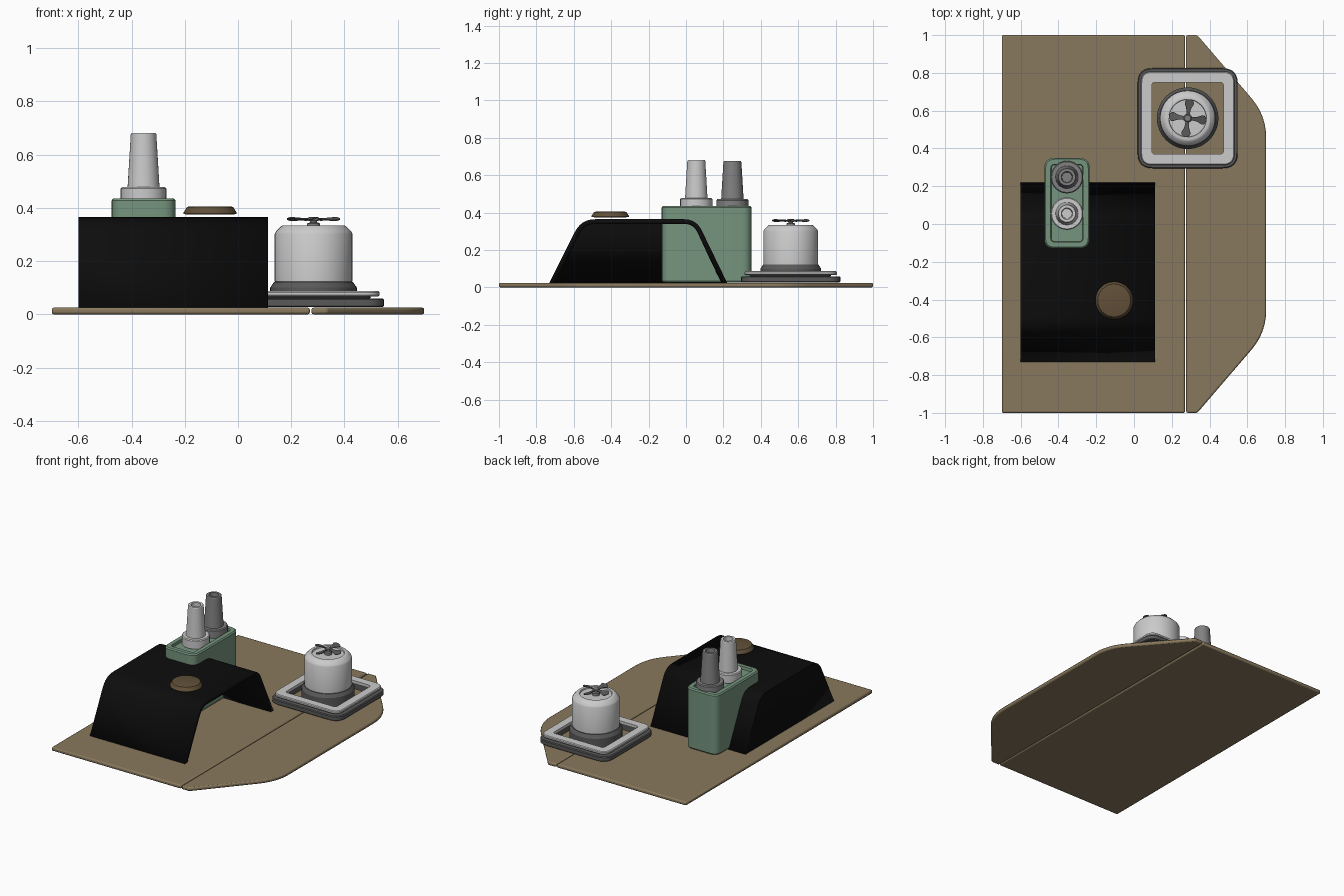
import bpy, bmesh
from math import cos, sin, pi, radians
from mathutils import Vector, Matrix

if "Cube" in bpy.data.objects:
    bpy.data.objects.remove(bpy.data.objects["Cube"])


def material(name, rgb):
    m = bpy.data.materials.new(name)
    m.diffuse_color = (*rgb, 1)
    m.use_nodes = True
    m.node_tree.nodes["Principled BSDF"].inputs["Base Color"].default_value = m.diffuse_color
    return m


TAN = material("tan", (0.25, 0.19, 0.11))
BROWN = material("brown", (0.12, 0.08, 0.04))
BLACK = material("black", (0.004, 0.004, 0.004))
GREEN = material("green", (0.18, 0.30, 0.21))
DARK = material("dark_grey", (0.10, 0.10, 0.10))
MID = material("mid_grey", (0.22, 0.22, 0.22))


def fillet(points, dists, n=6):
    """Round each corner of a closed 2D outline, cutting it back by its distance."""
    out = []
    for i, p in enumerate(points):
        p, a, b = Vector(p), Vector(points[i - 1]), Vector(points[(i + 1) % len(points)])
        d = dists[i]
        if d == 0:
            out.append(p)
            continue
        s, e = p + (a - p).normalized() * d, p + (b - p).normalized() * d
        for k in range(n + 1):
            t = k / n
            out.append(s * (1 - t) ** 2 + p * 2 * t * (1 - t) + e * t * t)
    return out


def rect(cx, cy, hx, hy, r):
    return fillet([(cx - hx, cy - hy), (cx + hx, cy - hy), (cx + hx, cy + hy), (cx - hx, cy + hy)], [r] * 4)


def at_z(outline, z):
    return [(p[0], p[1], z) for p in outline]


def loft(name, loops, mat=None, ring=False, caps=(True, True), closed=True, matrix=None):
    """Skin a list of equal-length point loops; ring joins the last loop to the first."""
    bm = bmesh.new()
    rows = [[bm.verts.new(p) for p in loop] for loop in loops]
    n = len(rows[0])
    pairs = list(zip(rows, rows[1:])) + ([(rows[-1], rows[0])] if ring else [])
    for a, b in pairs:
        for i in range(n if closed else n - 1):
            j = (i + 1) % n
            bm.faces.new((a[i], a[j], b[j], b[i]))
    if not ring:
        if caps[0]:
            bm.faces.new(rows[0])
        if caps[1]:
            bm.faces.new(rows[-1])
    bmesh.ops.recalc_face_normals(bm, faces=bm.faces)
    if matrix:
        bm.transform(matrix)
    me = bpy.data.meshes.new(name)
    bm.to_mesh(me)
    bm.free()
    ob = bpy.data.objects.new(name, me)
    bpy.context.collection.objects.link(ob)
    if mat:
        me.materials.append(mat)
    bpy.ops.object.select_all(action='DESELECT')
    ob.select_set(True)
    bpy.context.view_layer.objects.active = ob
    bpy.ops.object.shade_smooth_by_angle(angle=radians(30))
    return ob


def lathe(name, cx, cy, profile, mat=None, n=40):
    return loft(name, [[(cx + r * cos(2 * pi * i / n), cy + r * sin(2 * pi * i / n), z)
                        for i in range(n)] for r, z in profile], mat)


def bevel(ob, width):
    m = ob.modifiers.new("bevel", 'BEVEL')
    m.width, m.segments, m.limit_method = width, 2, 'ANGLE'
    m.angle_limit = radians(40)
    return ob


# Two floor panels with a narrow seam between them
left = [(-0.7, -1), (0.27, -1), (0.27, 1), (-0.7, 1)]
right = fillet([(0.276, -1), (0.335, -1), (0.7, -0.575), (0.7, 0.575), (0.335, 1), (0.276, 1)],
               [0, 0.01, 0.12, 0.12, 0.01, 0])
for name, outline in (("left_floor_panel", left), ("right_floor_panel", right)):
    bevel(loft(name, [at_z(outline, 0), at_z(outline, 0.025)], TAN), 0.008)

# Black cover: thin bridge-shaped shell, open on the right end
section = fillet([(-0.73, 0.025), (-0.56, 0.365), (0.055, 0.365), (0.22, 0.025)], [0, 0.075, 0.065, 0])
cover = loft("cover", [[(x, p[0], p[1]) for p in section] for x in (0.112, -0.6)], BLACK,
             caps=(False, True), closed=False)
shell = cover.modifiers.new("thickness", 'SOLIDIFY')
shell.thickness, shell.offset, shell.use_even_offset = 0.025, -1, True

# Brown knob on the cover
lathe("knob", -0.105, -0.405, [(0.08, 0.375), (0.1, 0.377), (0.1, 0.382), (0.087, 0.403), (0.08, 0.405)], BROWN)

# Green tank with a shallow tray in its top
TX, TY = -0.355, 0.11
loft("tank", [at_z(rect(TX, TY, 0.12 - d, 0.24 - d, r), z) for d, r, z in (
    (0.006, 0.05, 0.028), (0, 0.055, 0.036), (0, 0.055, 0.428), (0.007, 0.05, 0.436),
    (0.034, 0.022, 0.436), (0.037, 0.02, 0.418))], GREEN)

# Two hollow nozzles on collars
for name, y, dz, mat in (("front_nozzle", 0.055, 0, None), ("rear_nozzle", 0.248, -0.006, MID)):
    lathe(name, TX, y, [(r, z + dz) for r, z in (
        (0.083, 0.415), (0.086, 0.42), (0.086, 0.472), (0.081, 0.478), (0.06, 0.478),
        (0.048, 0.677), (0.045, 0.681), (0.03, 0.681), (0.026, 0.56))], mat, 32)

# Square mounting frames under the fan
FX, FY = 0.284, 0.56


def frame(name, outer, inner, z0, z1, r, mat=None):
    b = 0.005
    o, oi, i = (rect(FX, FY, h, h, q) for h, q in ((outer, r), (outer - b, r - b), (inner, 0.02)))
    loft(name, [at_z(oi, z0), at_z(o, z0 + b), at_z(o, z1 - b), at_z(oi, z1), at_z(i, z1), at_z(i, z0)],
         mat, ring=True)


frame("lower_frame", 0.265, 0.2, 0.027, 0.06, 0.08, DARK)
frame("frame_gasket", 0.215, 0.2, 0.058, 0.07, 0.04, DARK)
frame("upper_frame", 0.248, 0.19, 0.067, 0.087, 0.06)

# Fan housing: dark foot and light drum with a recessed top
lathe("fan_foot", FX, FY, [(0.163, 0.027), (0.163, 0.1), (0.148, 0.122), (0.13, 0.122)], DARK, 48)
lathe("fan_drum", FX, FY, [(0.14, 0.118), (0.146, 0.124), (0.146, 0.302), (0.141, 0.312),
                           (0.122, 0.331), (0.116, 0.334), (0.1, 0.334), (0.098, 0.325)], None, 48)
lathe("fan_shaft", FX, FY, [(0.024, 0.324), (0.024, 0.342), (0.013, 0.346), (0.013, 0.35),
                            (0.02, 0.352), (0.02, 0.363), (0.016, 0.366)], MID, 20)

# Four tilted fan blades
blade = fillet([(0.012, -0.008), (0.05, -0.012), (0.085, -0.03), (0.104, 0), (0.085, 0.028), (0.05, 0.012),
                (0.012, 0.008)], [0, 0.01, 0.014, 0.014, 0.014, 0.01, 0], 4)
for k in range(4):
    place = (Matrix.Translation((FX, FY, 0.358)) @ Matrix.Rotation(radians(-6 + 90 * k), 4, 'Z')
             @ Matrix.Rotation(radians(14), 4, 'X'))
    loft(f"fan_blade_{k + 1}", [at_z(blade, -0.002), at_z(blade, 0.002)], DARK, matrix=place)
